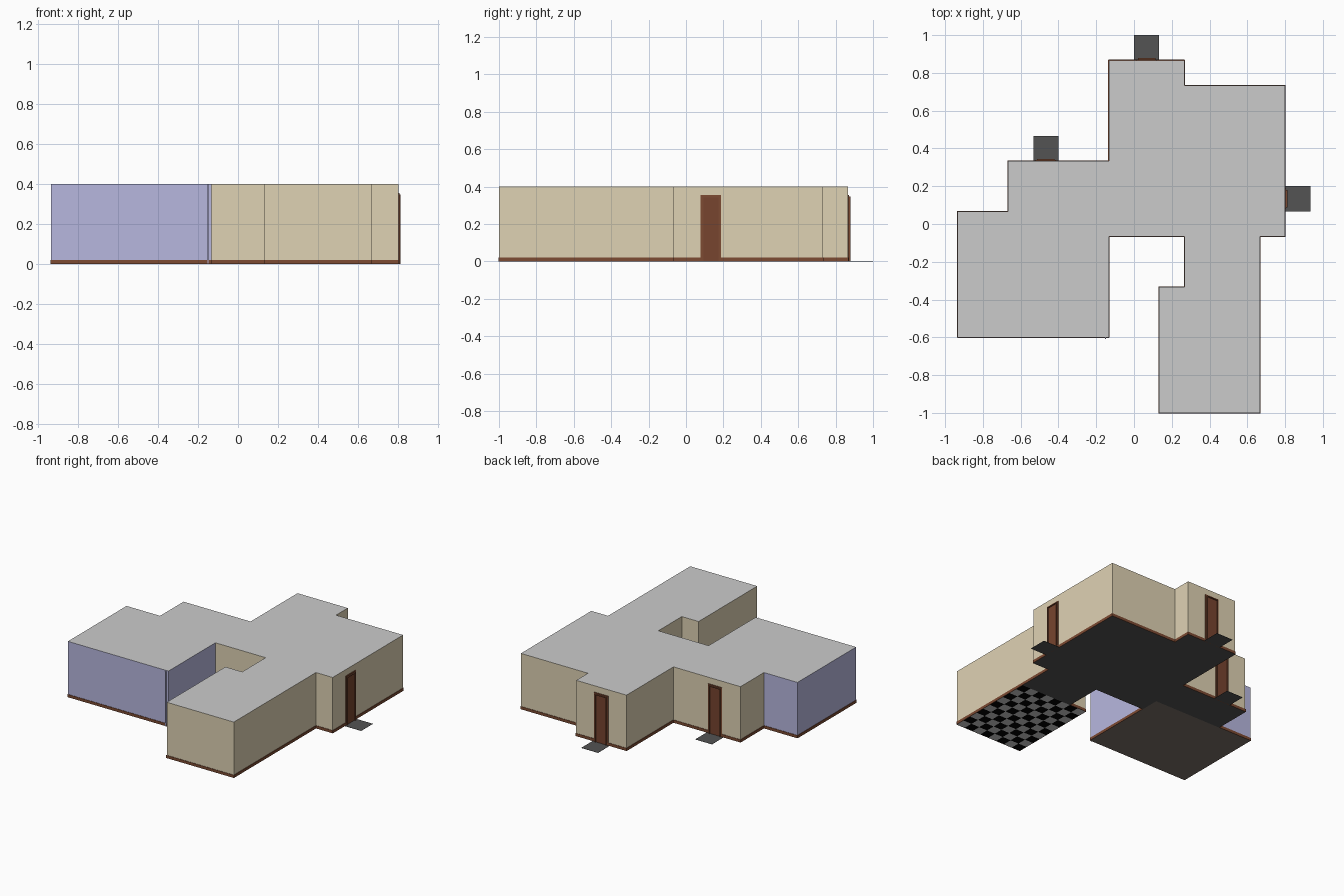
import bpy, bmesh
from math import pi
from mathutils import Matrix, Vector

if "Cube" in bpy.data.objects:
    bpy.data.objects.remove(bpy.data.objects["Cube"])

U = 2 / 15   # plan module
H = 0.4      # wall height


def mat(name, r, g, b):
    m = bpy.data.materials.new(name)
    m.diffuse_color = tuple((c / 255) ** 2.2 for c in (r, g, b)) + (1,)
    m.use_nodes = True
    m.node_tree.nodes["Principled BSDF"].inputs["Base Color"].default_value = m.diffuse_color
    return m


BEIGE = mat("beige_plaster", 222, 209, 178)
PURPLE = mat("lilac_plaster", 182, 182, 222)
BROWN = mat("brown_wood", 124, 76, 54)
DOOR = mat("door_wood", 118, 70, 50)
DARK = mat("dark_paving", 84, 84, 84)
CARPET = mat("carpet", 122, 112, 104)
WHITE = mat("light_tile", 190, 190, 190)
BLACK = mat("black_tile", 8, 8, 8)


def finish(name, bm, *mats):
    me = bpy.data.meshes.new(name)
    bm.to_mesh(me)
    bm.free()
    ob = bpy.data.objects.new(name, me)
    bpy.context.collection.objects.link(ob)
    for m in mats:
        me.materials.append(m)
    return ob


def box(bm, lo, hi, matrix=Matrix()):
    lo, hi = Vector(lo), Vector(hi)
    size = Matrix.Diagonal((*(hi - lo), 1))
    bmesh.ops.create_cube(bm, size=1, matrix=matrix @ Matrix.Translation((lo + hi) / 2) @ size)


def slab(name, pts, z, up, *mats):
    bm = bmesh.new()
    f = bm.faces.new([bm.verts.new((x * U, y * U, z)) for x, y in pts])
    f.normal_update()
    if (f.normal.z > 0) != up:
        f.normal_flip()
    return finish(name, bm, *mats)


# House outline, counter-clockwise, in plan modules
plan = [(-7, -4.5), (-1, -4.5), (-1, -.5), (2, -.5), (2, -2.5), (1, -2.5),
        (1, -7.5), (5, -7.5), (5, -.5), (6, -.5), (6, 5.5), (2, 5.5),
        (2, 6.5), (-1, 6.5), (-1, 2.5), (-5, 2.5), (-5, .5), (-7, .5)]
n = len(plan)
lilac_edges = {0, 1, n - 2, n - 1}

# Outer walls: one upright panel per outline edge, plus a baseboard strip
beige, lilac, base = bmesh.new(), bmesh.new(), bmesh.new()
for i in range(n):
    a, b = (Vector((*plan[k % n], 0)) * U for k in (i, i + 1))
    bm = lilac if i in lilac_edges else beige
    up = Vector((0, 0, H))
    bm.faces.new([bm.verts.new(v) for v in (a, b, b + up, a + up)])
    d = (b - a).normalized()
    out = Vector((d.y, -d.x, 0))
    frame = Matrix.Translation(a) @ Matrix((d, out, (0, 0, 1))).transposed().to_4x4()
    box(base, (-.002, 0, 0), ((b - a).length + .002, .003, .02), frame)
bmesh.ops.recalc_face_normals(base, faces=base.faces)
finish("outer_walls", beige, BEIGE)
finish("lilac_room_walls", lilac, PURPLE)
finish("baseboard", base, BROWN)

# Thin trim at the front corner of the lilac room
bm = bmesh.new()
box(bm, (-.153, -.61, .003), (-.147, -.6, H - .003))
finish("corner_trim", bm, PURPLE)

# Roof and floors
slab("roof", plan, H, True)
slab("hall_floor", [(-1, -.5), (2, -.5), (2, -2.5), (5, -2.5)] + plan[8:17] + [(-1, .5)],
     0, False, DARK)
slab("lilac_room_floor", [(-7, -4.5), (-1, -4.5), (-1, .5), (-7, .5)], 0, False, CARPET)

# Chequered tile floor, half-module tiles
bm = bmesh.new()
bmesh.ops.create_grid(bm, x_segments=8, y_segments=10, size=1,
                      matrix=Matrix.Translation((3 * U, -5 * U, 0)) @ Matrix.Diagonal((2 * U, 2.5 * U, 1, 1)))
for f in bm.faces:
    c = f.calc_center_median() / (U / 2)
    f.material_index = int(round(c.x - .5) + round(c.y - .5)) % 2
    f.normal_flip()
finish("tile_floor", bm, WHITE, BLACK)


# Doors with frames and doorsteps; local +y points out of the wall
def entrance(name, x, y, angle):
    m = Matrix.Translation((x * U, y * U, 0)) @ Matrix.Rotation(angle, 4, 'Z')
    w, h, t = .055, .355, .009
    bm = bmesh.new()
    for s in (-1, 1):
        box(bm, (min(s * w, s * (w - t)), 0, 0), (max(s * w, s * (w - t)), .005, h), m)
        box(bm, (min(s * (w - t), s * (w - .014)), 0, 0),
            (max(s * (w - t), s * (w - .014)), .012, h - t), m)
    box(bm, (t - w, 0, h - t), (w - t, .005, h), m)
    box(bm, (.014 - w, 0, h - .014), (w - .014, .012, h - t), m)
    finish(name + "_frame", bm, BROWN)
    bm = bmesh.new()
    box(bm, (.014 - w, 0, 0), (w - .014, .004, h - .014), m)
    finish(name + "_door", bm, DOOR)
    bm = bmesh.new()
    box(bm, (-U / 2, 0, 0), (U / 2, U, .001), m)
    finish(name + "_doorstep", bm, DARK)


entrance("back", .5, 6.5, 0)
entrance("side_hall", -3.5, 2.5, 0)
entrance("right", 6, 1, -pi / 2)
